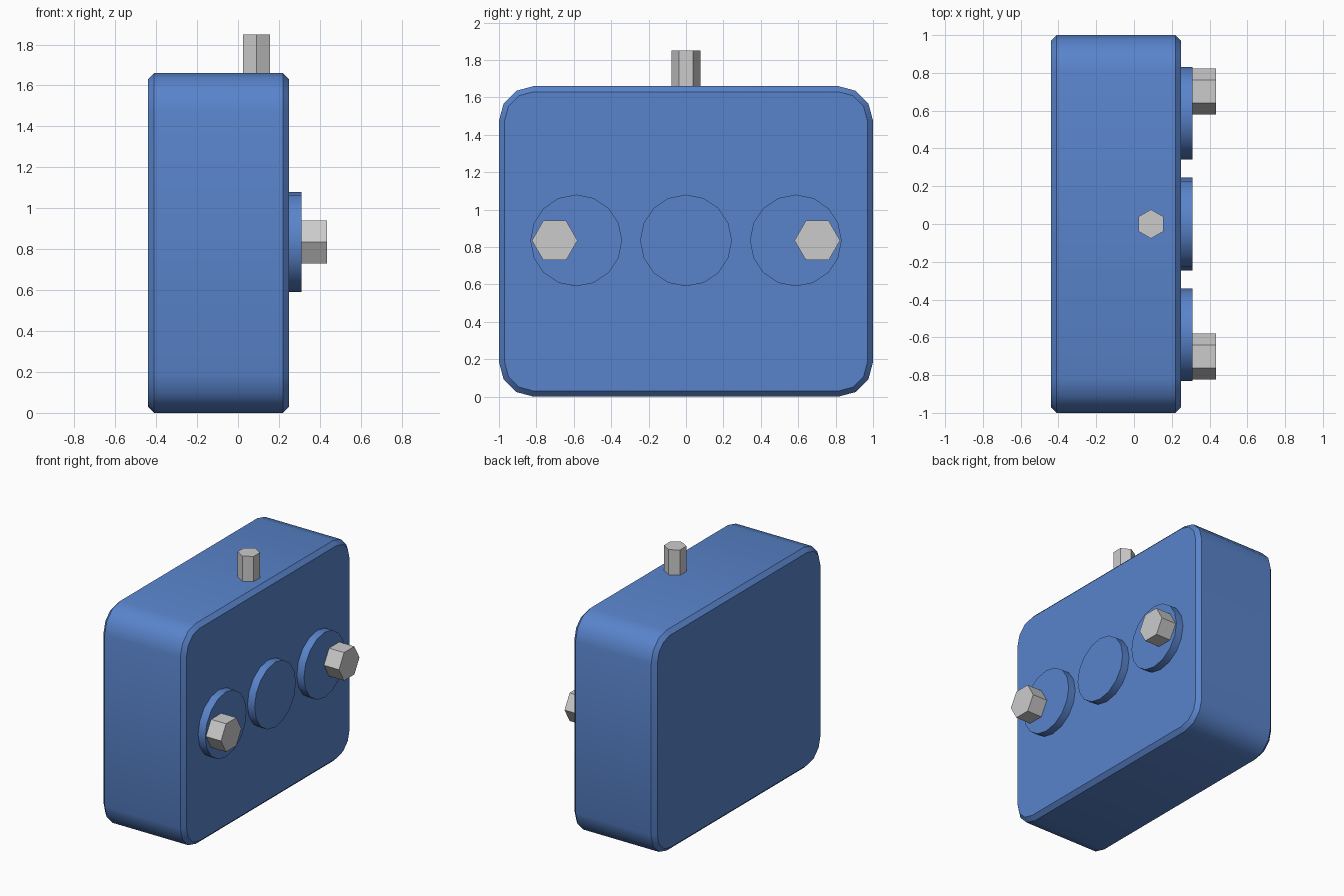
import bpy, bmesh
from math import sin, cos, pi, radians

if "Cube" in bpy.data.objects:
    bpy.data.objects.remove(bpy.data.objects["Cube"])

blue = bpy.data.materials.new("blue_paint")
blue.diffuse_color = (0.10, 0.23, 0.60, 1)
blue.use_nodes = True
blue.node_tree.nodes["Principled BSDF"].inputs["Base Color"].default_value = blue.diffuse_color


def loft(name, rings, material=None, smooth=False):
    """Bridge matching rings of points and cap both ends."""
    bm = bmesh.new()
    loops = [[bm.verts.new(p) for p in ring] for ring in rings]
    n = len(loops[0])
    for a, b in zip(loops, loops[1:]):
        for i in range(n):
            j = (i + 1) % n
            bm.faces.new((a[i], a[j], b[j], b[i]))
    bm.faces.new(loops[0][::-1])
    bm.faces.new(loops[-1])
    bmesh.ops.recalc_face_normals(bm, faces=bm.faces)
    mesh = bpy.data.meshes.new(name)
    bm.to_mesh(mesh)
    bm.free()
    obj = bpy.data.objects.new(name, mesh)
    bpy.context.collection.objects.link(obj)
    if material:
        mesh.materials.append(material)
    if smooth:
        bpy.ops.object.select_all(action='DESELECT')
        obj.select_set(True)
        bpy.context.view_layer.objects.active = obj
        bpy.ops.object.shade_smooth_by_angle(angle=radians(35))
    return obj


def circle(r, sides):
    return [(r * cos(2 * pi * i / sides), r * sin(2 * pi * i / sides)) for i in range(sides)]


def rounded_outline(r):
    """Rounded rectangle in y/z; the arc centres stay fixed so r also insets it."""
    pts = []
    for k, (sy, sz) in enumerate([(1, 1), (-1, 1), (-1, -1), (1, -1)]):
        for s in range(4):
            a = k * pi / 2 + s * pi / 6
            pts.append((sy * 0.815 + r * cos(a), MID_Z + sz * 0.645 + r * sin(a)))
    return pts


MID_Z = 0.83

# Main case: rounded box with chamfered front and back rims
sections = [(-0.44, 0.155), (-0.41, 0.185), (0.22, 0.185), (0.25, 0.155)]
loft("case", [[(x, y, z) for y, z in rounded_outline(r)] for x, r in sections], blue, True)

# Three raised discs on the right face
for label, cy in (("left", -0.587), ("middle", 0), ("right", 0.587)):
    loft(f"{label}_disc",
         [[(x, cy + u, MID_Z + 0.005 + v) for u, v in circle(0.245, 16)] for x in (0.24, 0.31)],
         blue, True)

# Hexagonal pins on the outer discs
for label, cy in (("left", -0.702), ("right", 0.702)):
    loft(f"{label}_pin",
         [[(x, cy + u, MID_Z + 0.005 + v) for u, v in circle(0.122, 6)] for x in (0.30, 0.435)])

# Hexagonal pin on top
loft("top_pin", [[(0.09 + v, u, z) for u, v in circle(0.077, 6)] for z in (1.65, 1.85)])
